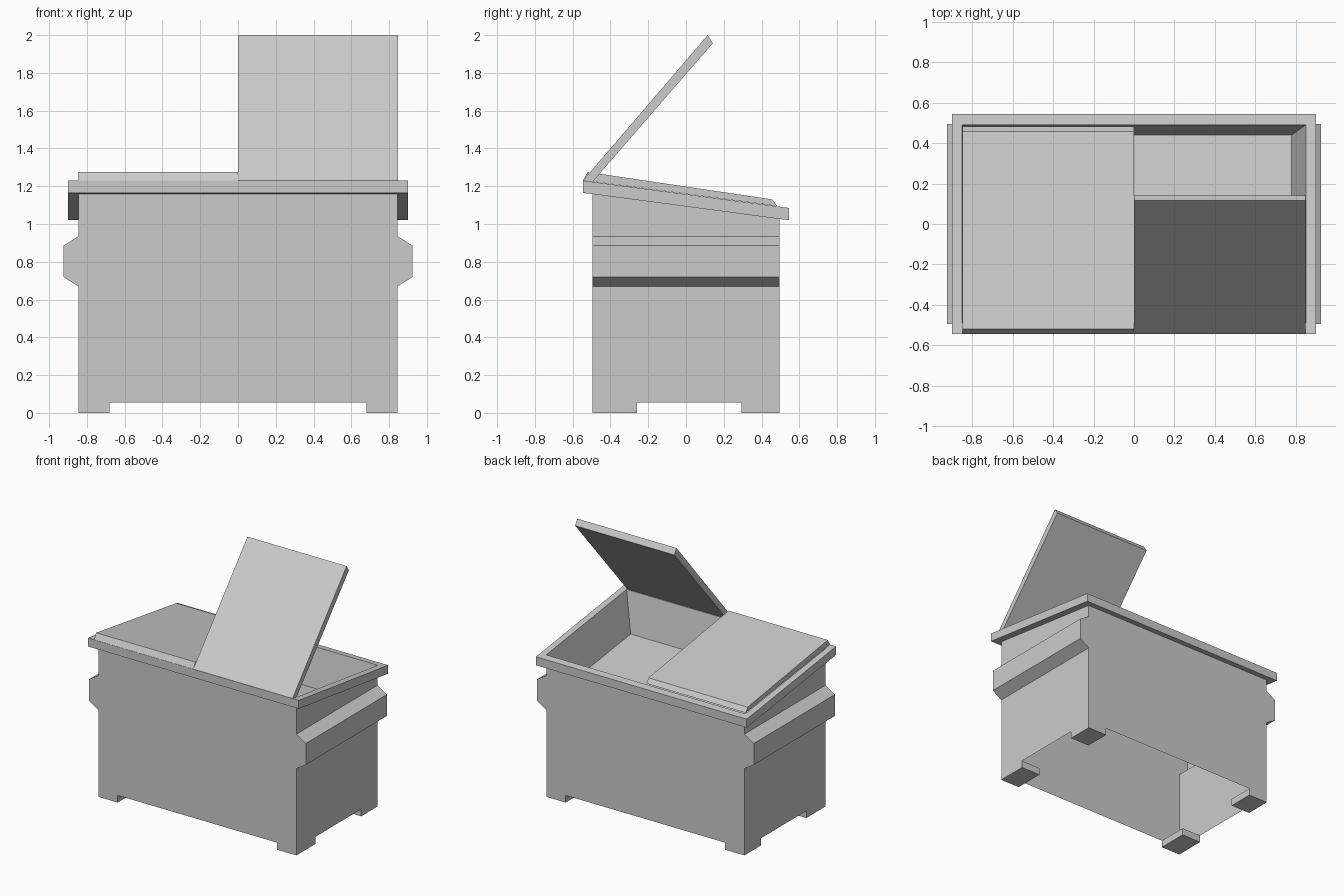
import bpy
import bmesh

if "Cube" in bpy.data.objects:
    bpy.data.objects.remove(bpy.data.objects["Cube"])


def finish(name, bm):
    bmesh.ops.recalc_face_normals(bm, faces=bm.faces)
    mesh = bpy.data.meshes.new(name)
    bm.to_mesh(mesh)
    bm.free()
    obj = bpy.data.objects.new(name, mesh)
    bpy.context.collection.objects.link(obj)
    return obj


def bridge(bm, a, b, closed=True):
    n = len(a)
    for i in range(n if closed else n - 1):
        j = (i + 1) % n
        bm.faces.new((a[i], a[j], b[j], b[i]))


def rim_z(y):
    # sloping plane of the rim's top, high at the front
    return 1.1575 - 0.133 * y


def prism_x(name, profile, x0, x1):
    # extrude a (y, z) profile along x
    bm = bmesh.new()
    a = [bm.verts.new((x0, y, z)) for y, z in profile]
    b = [bm.verts.new((x1, y, z)) for y, z in profile]
    bridge(bm, a, b)
    bm.faces.new(a)
    bm.faces.new(b)
    return finish(name, bm)


def box(name, x0, x1, y0, y1, z0, z1):
    return prism_x(name, [(y0, z0), (y1, z0), (y1, z1), (y0, z1)], x0, x1)


BX, BY = 0.845, 0.495
RIM_H = 0.065

# Body: walls with side ridges, hollow and open underneath
bm = bmesh.new()
outlines = []
for y in (-BY, BY):
    half = [(BX, 0.055), (BX, 0.67), (0.925, 0.72), (0.925, 0.885),
            (BX, 0.935), (BX, rim_z(y) - RIM_H)]
    pts = half + [(-x, z) for x, z in reversed(half)]
    outlines.append([bm.verts.new((x, y, z)) for x, z in pts])
    bm.faces.new(outlines[-1])
for side in (slice(0, 6), slice(6, 12)):
    bridge(bm, outlines[0][side], outlines[1][side], closed=False)
finish("body", bm)

# Sloping rim that continues into the shallow tapered basin
bm = bmesh.new()
prev = None
for hx, hy, dz in [(BX, BY, -RIM_H), (0.9, 0.545, -RIM_H), (0.9, 0.545, 0),
                   (0.85, 0.49, 0), (0.78, 0.44, -0.3)]:
    ring = [bm.verts.new((sx * hx, sy * hy, rim_z(sy * hy) + dz))
            for sx, sy in ((-1, -1), (1, -1), (1, 1), (-1, 1))]
    if prev:
        bridge(bm, prev, ring)
    prev = ring
bm.faces.new(prev)
finish("rim_and_basin", bm)

# Corner feet
for side, x0, x1 in (("left", -BX, -0.68), ("right", 0.68, BX)):
    box("foot_front_" + side, x0, x1, -BY, -0.26, 0, 0.055)
    box("foot_back_" + side, x0, x1, 0.295, BY, 0, 0.055)

# Lids hinged along the front: one shut, one raised
prism_x("closed_lid", [(-0.545, 1.231), (0.482, 1.095), (0.458, 1.13), (-0.52, 1.275)], -0.847, 0)
prism_x("open_lid", [(-0.545, 1.231), (-0.495, 1.223), (0.142, 1.957), (0.115, 2.0)], 0, 0.847)
